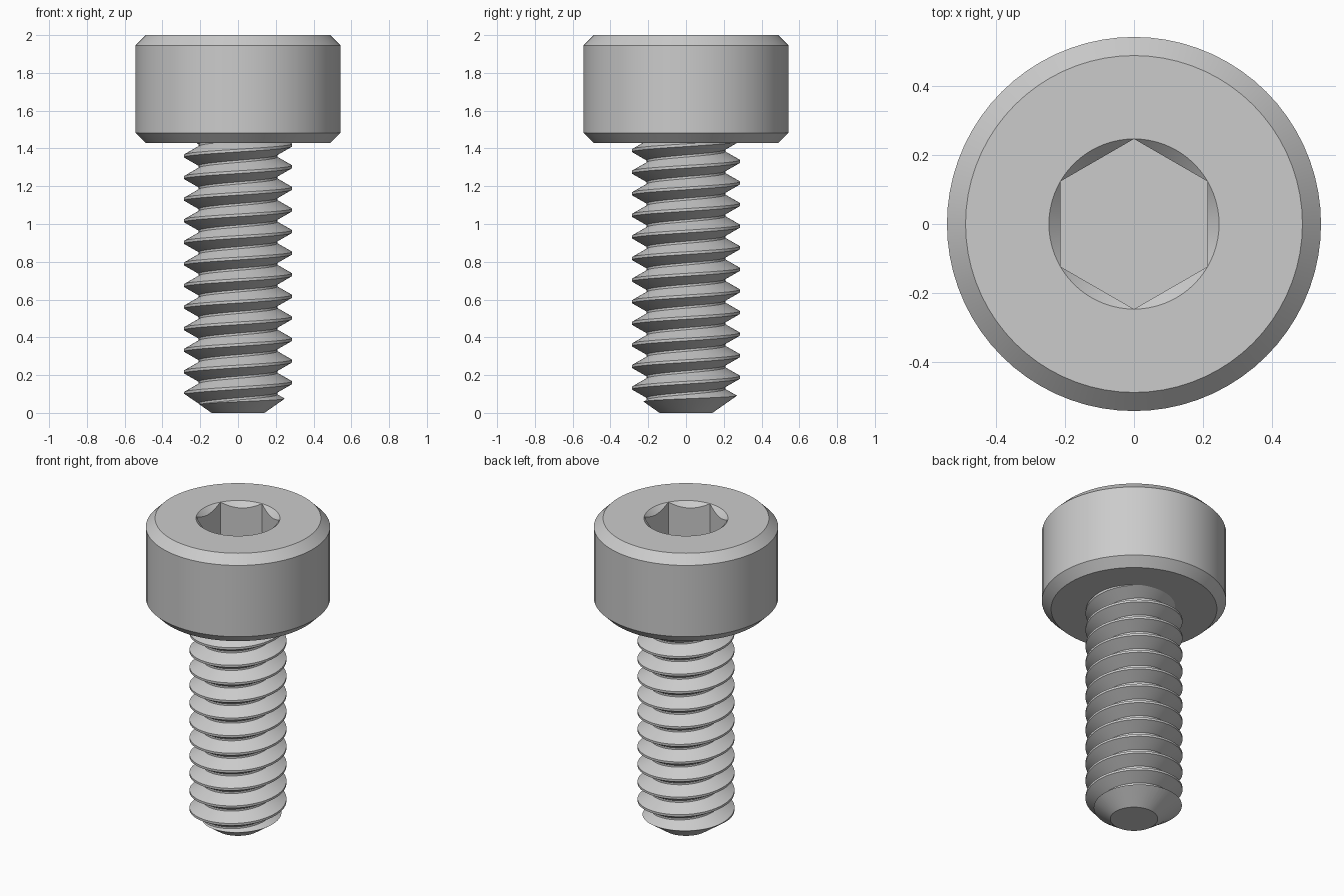
import bpy, bmesh, math

cube = bpy.data.objects.get("Cube")
if cube:
    bpy.data.objects.remove(cube, do_unlink=True)

GREY = (0.6, 0.6, 0.6, 1)
steel = bpy.data.materials.new("steel grey")
steel.use_nodes = True
steel.diffuse_color = GREY
steel.node_tree.nodes["Principled BSDF"].inputs["Base Color"].default_value = GREY


def make_object(name, bm):
    bmesh.ops.recalc_face_normals(bm, faces=bm.faces)
    mesh = bpy.data.meshes.new(name)
    bm.to_mesh(mesh)
    bm.free()
    mesh.materials.append(steel)
    obj = bpy.data.objects.new(name, mesh)
    bpy.context.collection.objects.link(obj)
    return obj


def lathe(name, profile, sides, turn=0.0):
    """Closed solid turned from (radius, height) points, with flat end caps."""
    bm = bmesh.new()
    rings = []
    for r, z in profile:
        angles = [turn + math.tau * i / sides for i in range(sides)]
        rings.append([bm.verts.new((r * math.cos(a), r * math.sin(a), z)) for a in angles])
    for low, high in zip(rings, rings[1:]):
        for i in range(sides):
            j = (i + 1) % sides
            bm.faces.new((low[i], low[j], high[j], high[i]))
    bm.faces.new(rings[0])
    bm.faces.new(rings[-1])
    return make_object(name, bm)


def select_only(obj):
    bpy.ops.object.select_all(action='DESELECT')
    obj.select_set(True)
    bpy.context.view_layer.objects.active = obj


def boolean(obj, cutter, operation):
    mod = obj.modifiers.new("cut", 'BOOLEAN')
    mod.operation = operation
    mod.solver = 'EXACT'
    mod.object = cutter
    select_only(obj)
    bpy.ops.object.modifier_apply(modifier=mod.name)
    bpy.data.objects.remove(cutter, do_unlink=True)


def smooth(obj):
    select_only(obj)
    bpy.ops.object.shade_smooth_by_angle(angle=math.radians(25))


# Cylindrical head with chamfered rims
HEAD_LOW, HEAD_TOP, HEAD_R, CHAMFER = 1.4286, 2.0, 0.543, 0.054
head = lathe("head", [(HEAD_R - CHAMFER, HEAD_LOW), (HEAD_R, HEAD_LOW + CHAMFER),
                      (HEAD_R, HEAD_TOP - CHAMFER), (HEAD_R - CHAMFER, HEAD_TOP)], 72)

# Hexagonal socket with a conical lead-in
SOCKET_R = 0.247
hexagon = lathe("hex_cutter", [(SOCKET_R, 1.714), (SOCKET_R, 2.1)], 6, math.pi / 2)
boolean(head, hexagon, 'DIFFERENCE')
lead_in = lathe("lead_in_cutter", [(SOCKET_R - 0.1, HEAD_TOP - 0.1),
                                   (SOCKET_R + 0.05, HEAD_TOP + 0.05)], 72)
boolean(head, lead_in, 'DIFFERENCE')
smooth(head)

# Threaded shank: one helical sheet, capped beyond the visible length
PITCH, CREST, ROOT, SEG, TURNS = 0.1143, 0.2857, 0.208, 64, 21
START = 0.16 - 4 * PITCH
STEPS = [(-0.0625, CREST), (0.0625, CREST), (0.45, ROOT), (0.55, ROOT)]
bm = bmesh.new()
columns = []
for j in range(SEG):
    angle = math.tau * j / SEG
    column = []
    for turn in range(TURNS):
        for offset, radius in STEPS:
            r = ROOT if turn in (0, 1, TURNS - 2, TURNS - 1) else radius
            z = START + PITCH * (turn + offset + j / SEG)
            column.append(bm.verts.new((r * math.cos(angle), r * math.sin(angle), z)))
    columns.append(column)
for j in range(SEG):
    here = columns[j]
    there = columns[j + 1] if j + 1 < SEG else columns[0][len(STEPS):]
    for i in range(min(len(here), len(there)) - 1):
        bm.faces.new((here[i], there[i], there[i + 1], here[i + 1]))
rim = [e for e in bm.edges if e.is_boundary]
bottom = bm.verts.new((0, 0, START - 1))
top = bm.verts.new((0, 0, START + PITCH * TURNS + 1))
for e in rim:
    tip = bottom if e.verts[0].co.z < 0.5 else top
    bm.faces.new((e.verts[0], e.verts[1], tip))
shank = make_object("threaded_shank", bm)

# Trim the thread to length, with a conical point at the foot
envelope = lathe("shank_envelope", [(0.14, 0), (0.14 + 0.2, 0.14),
                                    (0.34, HEAD_LOW + 0.02)], 72)
boolean(shank, envelope, 'INTERSECT')
smooth(shank)
